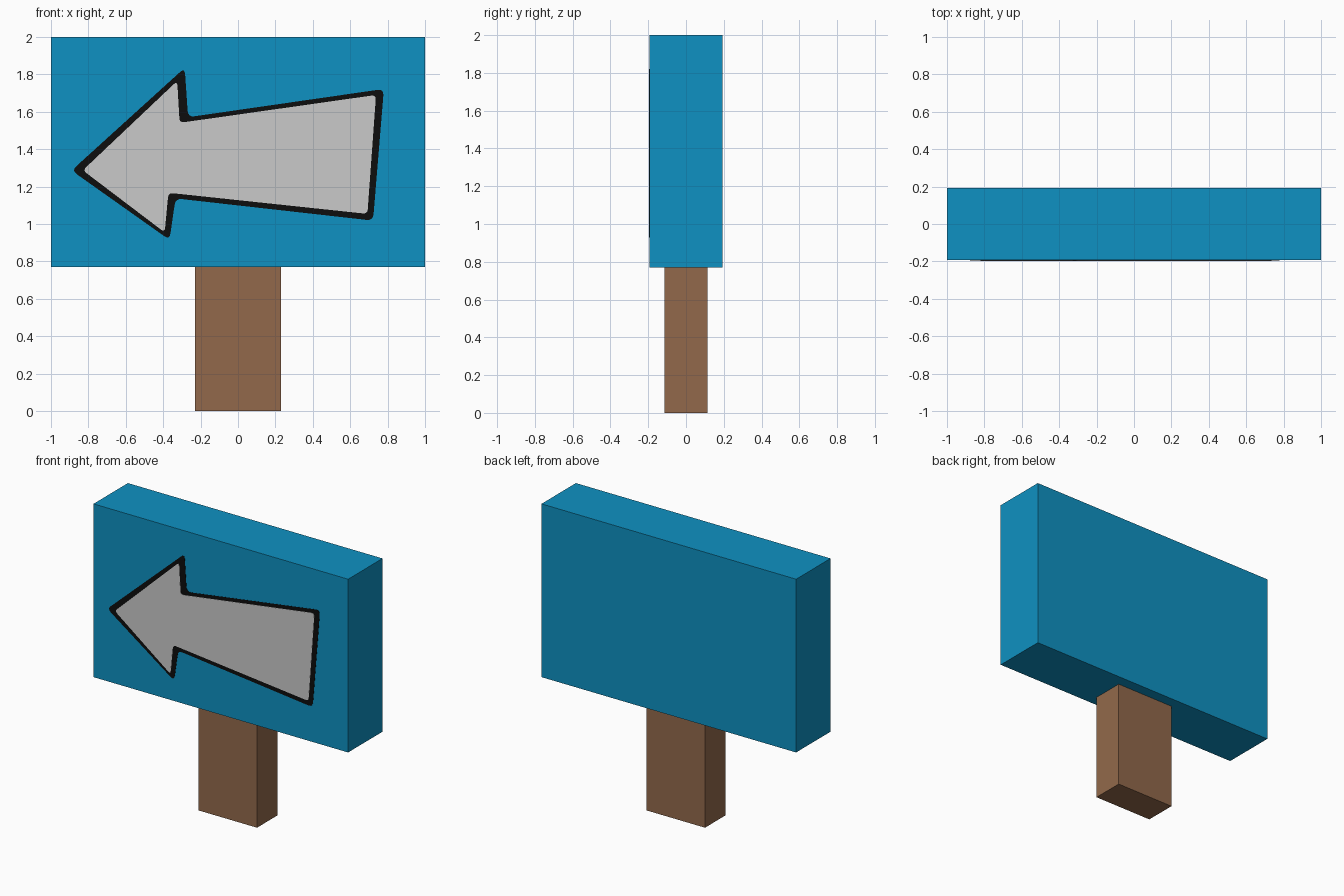
import bpy, bmesh
from mathutils import Vector

if "Cube" in bpy.data.objects:
    bpy.data.objects.remove(bpy.data.objects["Cube"])


def material(name, rgb):
    m = bpy.data.materials.new(name)
    m.diffuse_color = (*rgb, 1)
    m.use_nodes = True
    m.node_tree.nodes["Principled BSDF"].inputs["Base Color"].default_value = m.diffuse_color
    return m


BLUE = material("sign blue", (0.0045, 0.283, 0.54))
BROWN = material("post brown", (0.287, 0.141, 0.07))
BLACK = material("outline black", (0.004, 0.004, 0.004))
GREY = material("arrow light grey", (0.59, 0.59, 0.59))


def add_object(name, bm, mat):
    bmesh.ops.recalc_face_normals(bm, faces=bm.faces)
    me = bpy.data.meshes.new(name)
    bm.to_mesh(me)
    bm.free()
    me.materials.append(mat)
    ob = bpy.data.objects.new(name, me)
    bpy.context.collection.objects.link(ob)
    return ob


def box(name, half_x, half_y, z0, z1, mat):
    bm = bmesh.new()
    bmesh.ops.create_cube(bm, size=1)
    bmesh.ops.scale(bm, vec=(2 * half_x, 2 * half_y, z1 - z0), verts=bm.verts)
    bmesh.ops.translate(bm, vec=(0, 0, (z0 + z1) / 2), verts=bm.verts)
    return add_object(name, bm, mat)


def rounded(points, cut, steps=4):
    """Replace each corner by a small curve starting `cut` away from it."""
    pts = [Vector(p) for p in points]
    out = []
    for i, p in enumerate(pts):
        a = p + (pts[i - 1] - p).normalized() * cut
        b = p + (pts[(i + 1) % len(pts)] - p).normalized() * cut
        for s in range(steps + 1):
            t = s / steps
            out.append(a * (1 - t) ** 2 + p * 2 * t * (1 - t) + b * t * t)
    return out


def plate(name, outline, y_back, y_front, mat):
    bm = bmesh.new()
    face = bm.faces.new([bm.verts.new((p.x, y_back, p.y)) for p in outline])
    new = bmesh.ops.extrude_face_region(bm, geom=[face])["geom"]
    verts = [v for v in new if isinstance(v, bmesh.types.BMVert)]
    bmesh.ops.translate(bm, vec=(0, y_front - y_back, 0), verts=verts)
    bmesh.ops.triangulate(bm, faces=[f for f in bm.faces if len(f.verts) > 4])
    return add_object(name, bm, mat)


# Board and post
FRONT = -0.193
box("sign_board", 1.0, 0.193, 0.77, 2.0, BLUE)
box("post", 0.23, 0.115, 0.0, 0.77, BROWN)

# Hand-drawn arrow: black silhouette with a light fill on top
outer = [(-0.89, 1.286), (-0.285, 1.835), (-0.267, 1.571), (0.78, 1.722),
         (0.722, 1.018), (-0.334, 1.137), (-0.366, 0.915)]
inner = [(-0.83, 1.287), (-0.325, 1.765), (-0.312, 1.541), (0.738, 1.69),
         (0.692, 1.054), (-0.372, 1.167), (-0.392, 0.955)]
plate("arrow_outline", rounded(outer, 0.035), FRONT, FRONT - 0.002, BLACK)
plate("arrow_fill", rounded(inner, 0.025), FRONT - 0.002, FRONT - 0.004, GREY)
